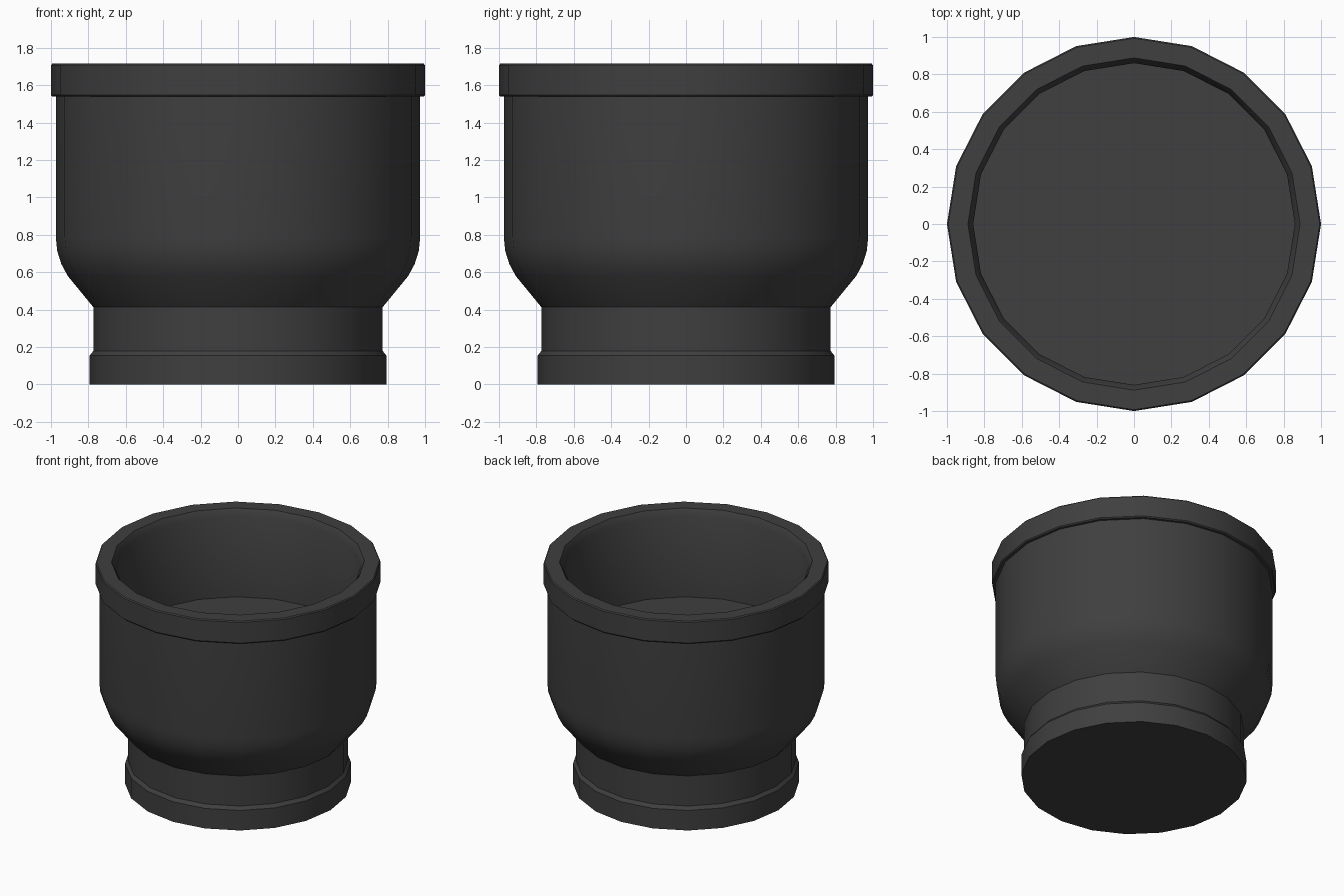
import bpy, bmesh, math

if "Cube" in bpy.data.objects:
    bpy.data.objects.remove(bpy.data.objects["Cube"])

SIDES = 20

dark = bpy.data.materials.new("dark_grey")
dark.diffuse_color = (0.05, 0.05, 0.05, 1)
dark.use_nodes = True
dark.node_tree.nodes["Principled BSDF"].inputs["Base Color"].default_value = dark.diffuse_color


def lathe(name, profile):
    """Revolve (radius, z) points around z and cap both ends flat."""
    bm = bmesh.new()
    rings = []
    for r, z in profile:
        rings.append([bm.verts.new((r * math.cos(2 * math.pi * i / SIDES),
                                    r * math.sin(2 * math.pi * i / SIDES), z))
                      for i in range(SIDES)])
    for a, b in zip(rings, rings[1:]):
        for i in range(SIDES):
            j = (i + 1) % SIDES
            bm.faces.new((a[i], a[j], b[j], b[i]))
    bm.faces.new(rings[0][::-1])
    bm.faces.new(rings[-1])
    bmesh.ops.recalc_face_normals(bm, faces=bm.faces)
    mesh = bpy.data.meshes.new(name)
    bm.to_mesh(mesh)
    bm.free()
    mesh.materials.append(dark)
    obj = bpy.data.objects.new(name, mesh)
    bpy.context.collection.objects.link(obj)
    bpy.ops.object.select_all(action='DESELECT')
    obj.select_set(True)
    bpy.context.view_layer.objects.active = obj
    bpy.ops.object.shade_smooth_by_angle(angle=math.radians(30))
    return obj


# Pot: one continuous wall from the underside, over the rim, to the inner floor
foot = [(0.793, 0), (0.793, 0.155), (0.773, 0.18), (0.773, 0.413)]
bowl = [(0.91, 0.58), (0.945, 0.645), (0.967, 0.715), (0.974, 0.79), (0.974, 1.54)]
rim = [(0.993, 1.54), (1.0, 1.548), (1.0, 1.707), (0.993, 1.715),
       (0.888, 1.715), (0.86, 1.665)]
inner_floor = [(0.86, 1.04)]
lathe("pot", foot + bowl + rim + inner_floor)
